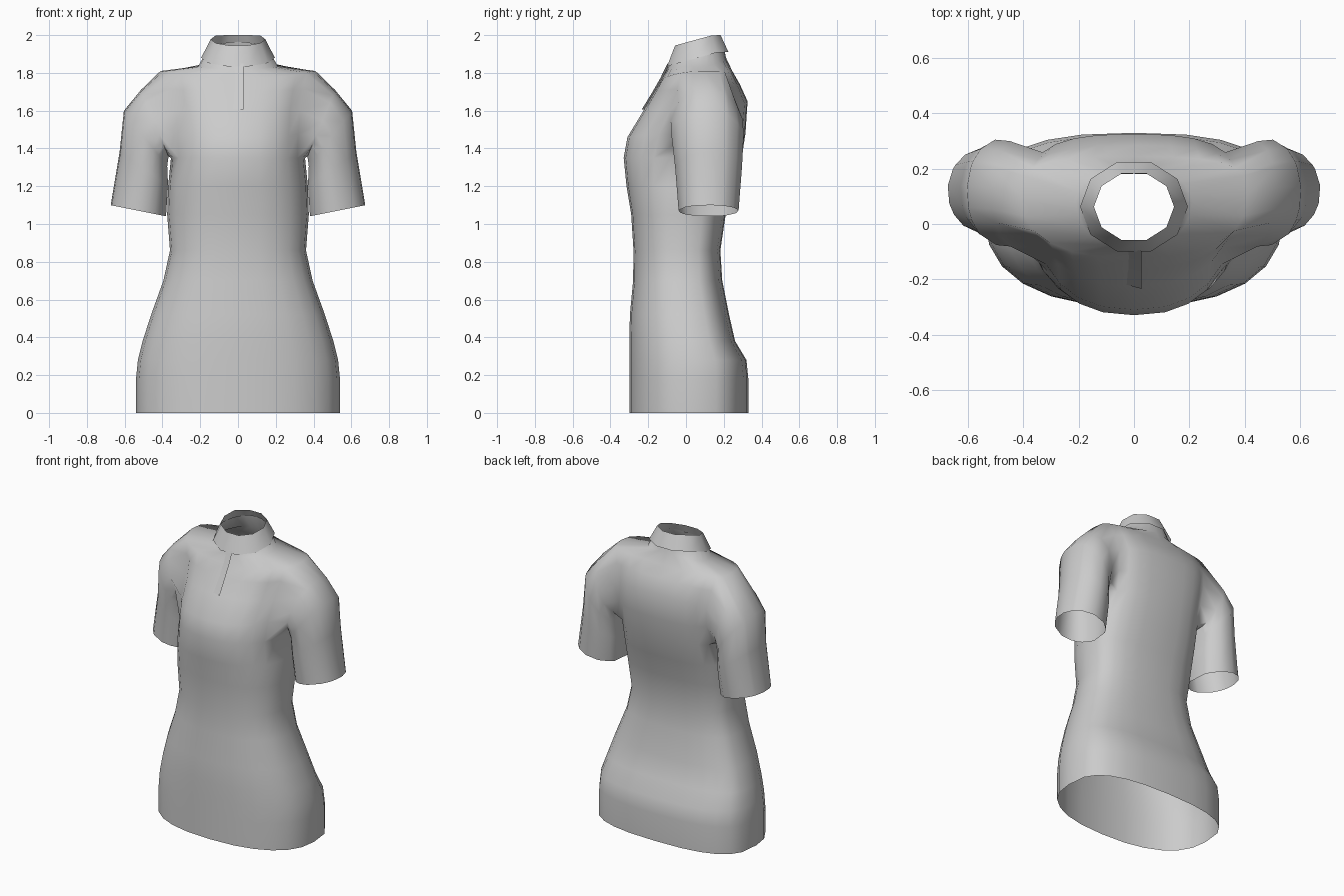
import bpy, bmesh, math
from mathutils import Vector

if "Cube" in bpy.data.objects:
    bpy.data.objects.remove(bpy.data.objects["Cube"])

N = 24


def finish(bm, name, angle=50):
    bmesh.ops.recalc_face_normals(bm, faces=bm.faces)
    me = bpy.data.meshes.new(name)
    bm.to_mesh(me)
    bm.free()
    ob = bpy.data.objects.new(name, me)
    bpy.context.collection.objects.link(ob)
    bpy.ops.object.select_all(action='DESELECT')
    ob.select_set(True)
    bpy.context.view_layer.objects.active = ob
    bpy.ops.object.shade_smooth_by_angle(angle=math.radians(angle))
    return ob


def bridge(bm, a, b):
    n = len(a)
    return [bm.faces.new((a[i], a[(i + 1) % n], b[(i + 1) % n], b[i])) for i in range(n)]


def spow(v, p):
    return math.copysign(abs(v) ** p, v)


def ring(bm, zs, zf, zb, hx, yc, yf, yb, n=N):
    """Rounded ring with separate side, front and back heights; the back is boxier."""
    out = []
    for i in range(n):
        a = 2 * math.pi * i / n
        c, s = math.cos(a), math.sin(a)
        depth, ze, px, py = (yb - yc, zb, .78, .62) if s > 0 else (yc - yf, zf, .85, .85)
        if zs > 1.82:  # the neck is round
            px = py = 1
        elif zs > 1.3 and s > 0:  # the shoulder blades are flat
            py = .48
        out.append(bm.verts.new((hx * spow(c, px), yc + depth * spow(s, py), zs + (ze - zs) * s * s)))
    return out


# Shirt body: height, half width, centre y, front y, back y
lower = [(0, .54, .03, -.30, .33), (.18, .54, .03, -.30, .33), (.28, .53, .03, -.30, .32),
         (.38, .505, .02, -.30, .26), (.52, .46, .0, -.297, .228), (.70, .395, -.02, -.28, .192),
         (.86, .36, -.02, -.278, .182), (1.05, .375, -.01, -.29, .21), (1.2, .37, .01, -.315, .26),
         (1.35, .355, .03, -.33, .295)]
# Chest and shoulders: side z, front z, back z, half width, centre y, front y, back y
upper = [(1.48, 1.46, 1.48, .36, .06, -.31, .315), (1.6, 1.6, 1.65, .37, .09, -.225, .326),
         (1.72, 1.70, 1.74, .39, .1, -.165, .285), (1.81, 1.77, 1.81, .41, .1, -.125, .245),
         (1.835, 1.82, 1.88, .21, .08, -.10, .212), (1.935, 1.89, 1.965, .157, .07, -.075, .193)]
rows = [(z, z, z, hx, yc, f, b) for z, hx, yc, f, b in lower] + upper

bm = bmesh.new()
rings = [ring(bm, *r) for r in rows]
first = len(lower) - 1
holes = []
for k in range(len(rings) - 1):
    faces = bridge(bm, rings[k], rings[k + 1])
    if first <= k < first + 4:
        for i in (N - 2, N - 1, 0, 1, N // 2 - 2, N // 2 - 1, N // 2, N // 2 + 1):
            holes.append(faces[i])
bmesh.ops.delete(bm, geom=holes, context='FACES')

# Sleeves grown from the armholes: outer x, z, inner x, z, centre y, half depth
sections = [(.515, 1.71, .365, 1.35, .11, .192), (.605, 1.60, .37, 1.30, .115, .192),
            (.628, 1.38, .365, 1.20, .12, .178), (.675, 1.10, .375, 1.04, .12, .16)]
for side in (1, -1):
    loop = {v for e in bm.edges if e.is_boundary for v in e.verts
            if side * v.co.x > .2 and 1.3 < v.co.z < 1.82}

    def turn(v):
        return math.atan2((v.co.y - .08) / .17, (v.co.z - 1.58) / .23)
    prev = sorted(loop, key=turn)
    angles = [turn(v) for v in prev]
    for ox, oz, ix, iz, yc, hy in sections:
        mid = Vector(((ox + ix) / 2, yc, (oz + iz) / 2))
        half = Vector(((ox - ix) / 2, 0, (oz - iz) / 2))
        cur = []
        for t in angles:
            q = mid + half * math.cos(t) + Vector((0, hy * math.sin(t), 0))
            cur.append(bm.verts.new((side * q.x, q.y, q.z)))
        bridge(bm, prev, cur)
        prev = cur
finish(bm, "shirt_body", 75)

# Folded collar: a tilted, tapered ten-sided band
bm = bmesh.new()
bands = []
for hx, yf, yb, zf, zb in ((.195, -.10, .225, 1.835, 1.91), (.145, -.058, .183, 1.945, 2.0)):
    yc, hy = (yf + yb) / 2, (yb - yf) / 2 / math.sin(math.radians(72))
    band = []
    for i in range(10):
        a = 2 * math.pi * i / 10
        y = yc + hy * math.sin(a)
        t = min(1, (y - yf) / (yb - yf) * 1.2)
        band.append(bm.verts.new((hx * math.cos(a), y, zf + (zb - zf) * t)))
    bands.append(band)
bridge(bm, *bands)
finish(bm, "collar")

# Button placket lying on the chest, its left edge tucked into the shirt
bm = bmesh.new()
path = [(-.235, 1.605), (-.177, 1.70), (-.137, 1.77), (-.110, 1.825), (-.098, 1.85)]
pairs = [[bm.verts.new((-.03, y + .016, z)), bm.verts.new((.028, y, z))] for y, z in path]
for a, b in zip(pairs, pairs[1:]):
    bm.faces.new((a[0], a[1], b[1], b[0]))
finish(bm, "placket")
